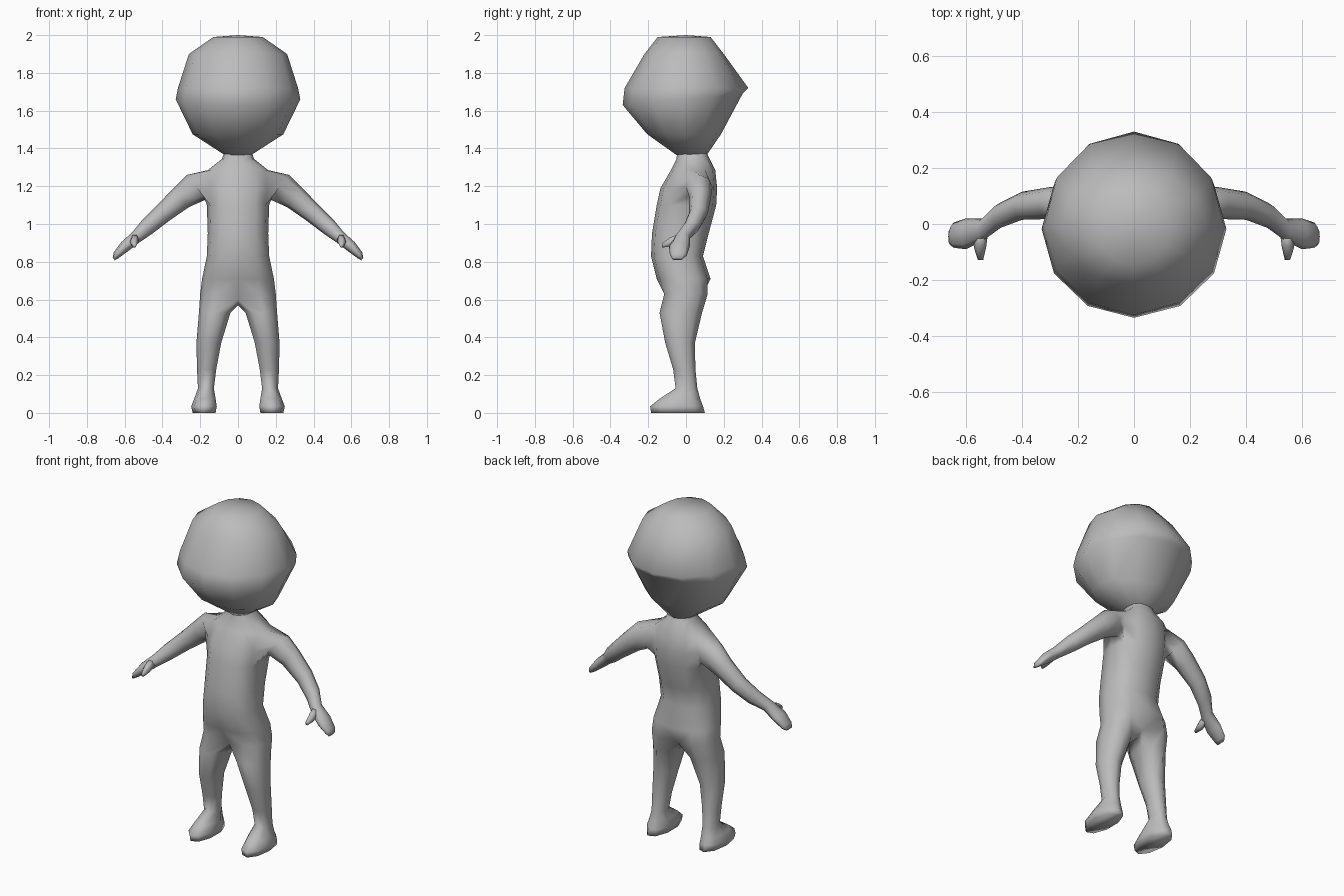
import bpy, bmesh, math
from mathutils import Vector

if "Cube" in bpy.data.objects:
    bpy.data.objects.remove(bpy.data.objects["Cube"])

clay = bpy.data.materials.new("clay_grey")
clay.diffuse_color = (0.5, 0.5, 0.5, 1)
clay.use_nodes = True
clay.node_tree.nodes["Principled BSDF"].inputs["Base Color"].default_value = clay.diffuse_color


def add_ring(bm, points):
    return [bm.verts.new(p) for p in points]


def bridge(bm, a, b, closed=True, skip=()):
    n = len(a)
    for i in range(n if closed else n - 1):
        if i not in skip:
            j = (i + 1) % n
            bm.faces.new((a[i], a[j], b[j], b[i]))


def finish(bm, name, mirror=True):
    bmesh.ops.recalc_face_normals(bm, faces=bm.faces)
    mesh = bpy.data.meshes.new(name)
    bm.to_mesh(mesh)
    bm.free()
    mesh.materials.append(clay)
    mesh.shade_smooth()
    ob = bpy.data.objects.new(name, mesh)
    bpy.context.collection.objects.link(ob)
    if mirror:
        ob.modifiers.new("mirror", 'MIRROR').merge_threshold = 0.002
    return ob


def soft(v, power):
    return math.copysign(abs(v) ** power, v)


# Head: stacked twelve-sided rings (z, half width, front y, back y)
bm = bmesh.new()
previous = None
for z, w, f, b in [(1.365, .07, -.05, .11), (1.475, .24, -.205, .185),
                   (1.66, .33, -.335, .30), (1.72, .318, -.325, .33),
                   (1.9, .26, -.22, .20), (1.99, .13, -.15, .13)]:
    ring = add_ring(bm, [(w * math.cos(k * math.pi / 6),
                          (f + b) / 2 + (b - f) / 2 * math.sin(k * math.pi / 6),
                          z + (0.03 * math.sin(k * math.pi / 6) if z == 1.66 else 0))
                         for k in range(12)])
    if previous:
        bridge(bm, previous, ring)
    else:
        bm.faces.new(ring)
    previous = ring
crown = bm.verts.new((0, 0, 2.0))
for k in range(12):
    bm.faces.new((previous[k], previous[(k + 1) % 12], crown))
finish(bm, "head", False)

# Half torso: open rings from front centre to back centre (z, half width, front y, back y)
bm = bmesh.new()
rows = []
for z, w, f, b in [(1.40, .065, -.045, .10), (1.345, .085, -.05, .125),
                   (1.285, .16, -.08, .155), (1.19, .17, -.135, .165),
                   (1.10, .165, -.155, .16), (.95, .16, -.18, .12),
                   (.83, .165, -.185, .09), (.71, .19, -.155, .13),
                   (.63, .2, -.13, .13)]:
    points = []
    for k in range(7):
        a = math.radians(-90 + 30 * k)
        x = 0 if k in (0, 6) else w * soft(math.cos(a), .8)
        points.append(Vector((x, (f + b) / 2 + (b - f) / 2 * soft(math.sin(a), .85), z)))
    if z == .63:  # the lowest row dips to the crotch at its centre
        points[0] = Vector((0, -.085, .60))
        points[6] = Vector((0, .075, .60))
    rows.append(add_ring(bm, points))
for i in range(len(rows) - 1):
    bridge(bm, rows[i], rows[i + 1], False, (2, 3) if i in (2, 3) else ())

# Arm grown from the shoulder opening (centre, half thickness, half depth)
top, mid, low = rows[2], rows[3], rows[4]
previous = [top[2], top[3], top[4], mid[4], low[4], low[3], low[2], mid[2]]
up = Vector((.62, 0, .78))
for x, y, z, t, d in [(.22, .07, 1.195, .083, .07), (.30, .075, 1.14, .065, .057),
                      (.40, .065, 1.055, .052, .05), (.48, .03, .985, .045, .045),
                      (.54, -.02, .93, .033, .04), (.60, -.035, .88, .03, .055),
                      (.645, -.04, .835, .02, .045), (.658, -.045, .815, .009, .028)]:
    points = []
    for k in range(8):
        a = math.radians(-45 + 45 * k)
        points.append(Vector((x, y, z)) + up * t * math.cos(a) + Vector((0, d * math.sin(a), 0)))
    ring = add_ring(bm, points)
    bridge(bm, previous, ring)
    previous = ring
bm.faces.new(previous)

# Leg and foot (z, inner x, outer x, front y, back y)
previous = rows[-1] + add_ring(bm, [(0, .035, .57), (0, -.045, .57)])
for z, x0, x1, f, b in [(.53, .035, .207, -.14, .085), (.37, .085, .22, -.11, .047),
                        (.23, .112, .217, -.068, .05), (.13, .125, .212, -.055, .06),
                        (.075, .115, .232, -.14, .075), (.035, .108, .248, -.19, .09),
                        (0, .115, .24, -.185, .1)]:
    ring = add_ring(bm, [((x0 + x1) / 2 + (x1 - x0) / 2 * math.cos(math.radians(40 * k - 120)),
                          (f + b) / 2 + (b - f) / 2 * 1.015 * math.sin(math.radians(40 * k - 120)), z)
                         for k in range(9)])
    bridge(bm, previous, ring)
    previous = ring
bm.faces.new(previous)
finish(bm, "body")

# Thumbs: short tapered pegs beside the wrist
bm = bmesh.new()
previous = None
for x, y, z, r in [(.545, -.03, .925, .03), (.55, -.085, .905, .027), (.548, -.128, .885, .012)]:
    ring = add_ring(bm, [(x + .8 * r * math.cos(k * math.tau / 6), y, z + r * math.sin(k * math.tau / 6))
                         for k in range(6)])
    if previous:
        bridge(bm, previous, ring)
    else:
        bm.faces.new(ring)
    previous = ring
bm.faces.new(previous)
finish(bm, "thumbs")
